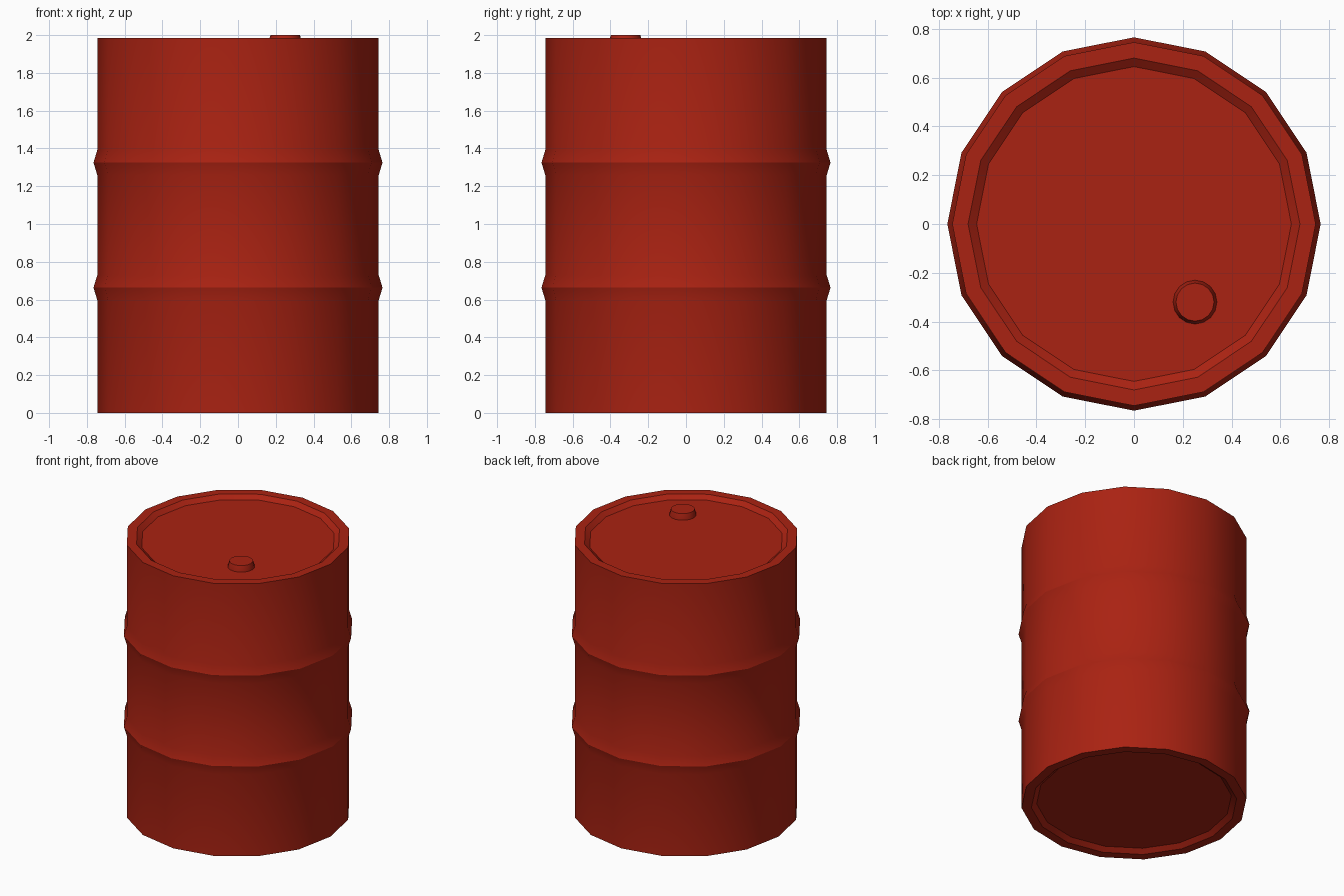
import bpy, bmesh, math

if "Cube" in bpy.data.objects:
    bpy.data.objects.remove(bpy.data.objects["Cube"])

SIDES = 16

red = bpy.data.materials.new("red_paint")
red.diffuse_color = (0.4, 0.016, 0.006, 1)
red.use_nodes = True
red.node_tree.nodes["Principled BSDF"].inputs["Base Color"].default_value = red.diffuse_color


def lathe(name, profile, location=(0, 0, 0)):
    """Revolve (radius, z) points around z and cap both ends."""
    bm = bmesh.new()
    rings = []
    for r, z in profile:
        rings.append([bm.verts.new((r * math.cos(2 * math.pi * i / SIDES),
                                    r * math.sin(2 * math.pi * i / SIDES), z))
                      for i in range(SIDES)])
    for low, high in zip(rings, rings[1:]):
        for i in range(SIDES):
            j = (i + 1) % SIDES
            bm.faces.new((low[i], low[j], high[j], high[i]))
    bm.faces.new(rings[0][::-1])
    bm.faces.new(rings[-1])
    mesh = bpy.data.meshes.new(name)
    bm.to_mesh(mesh)
    bm.free()
    mesh.materials.append(red)
    obj = bpy.data.objects.new(name, mesh)
    obj.location = location
    bpy.context.collection.objects.link(obj)
    bpy.ops.object.select_all(action='DESELECT')
    obj.select_set(True)
    bpy.context.view_layer.objects.active = obj
    bpy.ops.object.shade_smooth_by_angle(angle=math.radians(30))
    return obj


# Barrel: recessed bottom, wall with two ribs, recessed lid
R, RIB, TOP, LID = 0.745, 0.765, 1.985, 1.958
profile = [(0.645, TOP - LID), (0.68, 0), (R, 0)]
for z in (0.663, 1.325):
    profile += [(R, z - 0.066), (RIB, z), (R, z + 0.066)]
profile += [(R, TOP), (0.68, TOP), (0.645, LID)]
lathe("barrel_body", profile)

# Filler cap on the lid
lathe("filler_cap", [(0.09, LID - 0.005), (0.09, LID), (0.078, 2.0)], (0.25, -0.32, 0))
